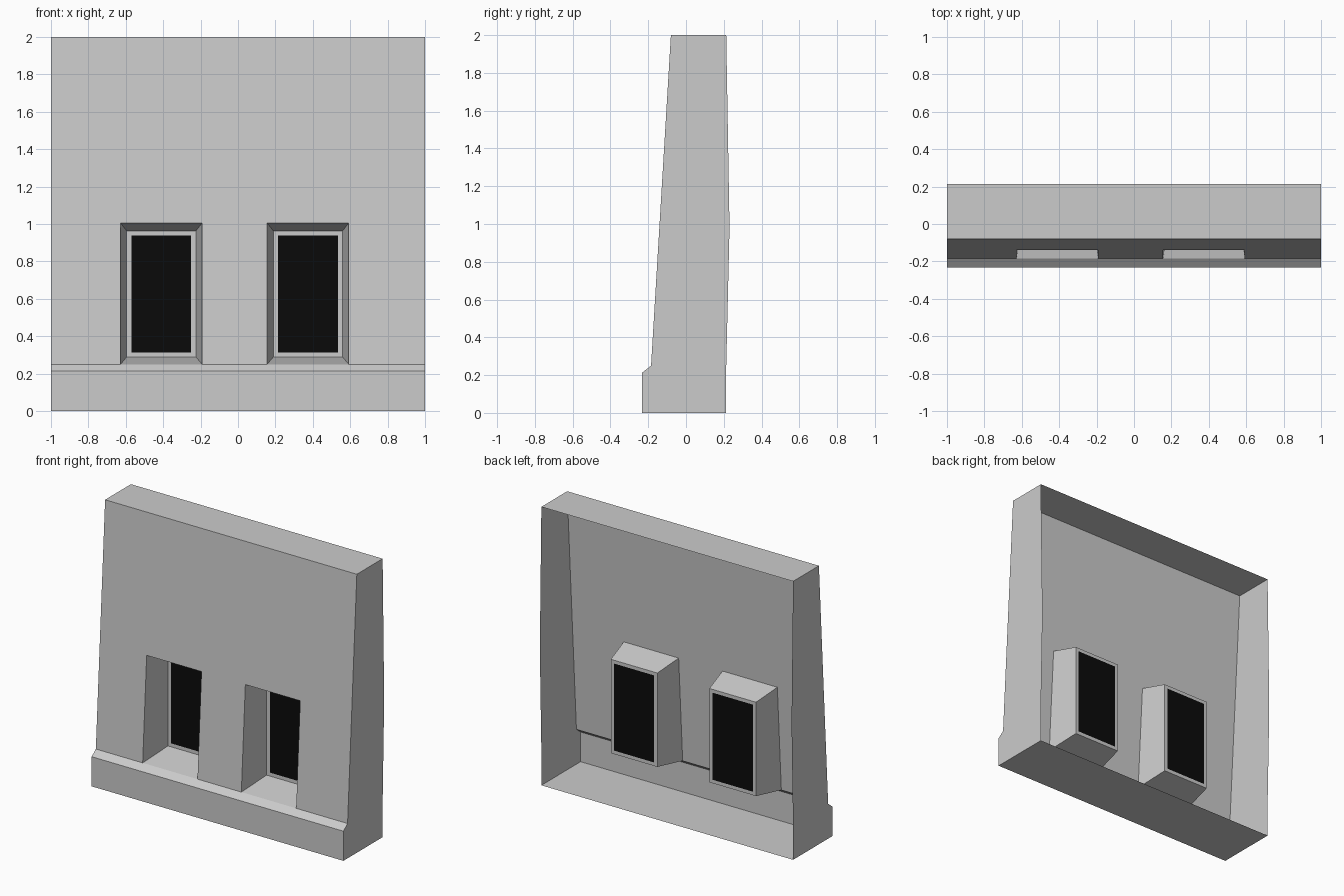
import bpy, bmesh

if "Cube" in bpy.data.objects:
    bpy.data.objects.remove(bpy.data.objects["Cube"])

FOOT = 0.25                      # top of the plinth / window opening sill
HEAD = 1.005                     # top of window openings
BACK = 0.213
WINDOWS = (-0.41, 0.374)         # window centres in x
HALF = 0.218                     # half width of opening


def wall_y(z):
    """Front face of the leaning wall."""
    return -0.185 + (z - FOOT) / (2 - FOOT) * 0.105


def make(name, faces, colour=None):
    bm = bmesh.new()
    for f in faces:
        bm.faces.new([bm.verts.new(p) for p in f])
    bmesh.ops.remove_doubles(bm, verts=bm.verts, dist=1e-5)
    mesh = bpy.data.meshes.new(name)
    bm.to_mesh(mesh)
    bm.free()
    obj = bpy.data.objects.new(name, mesh)
    bpy.context.collection.objects.link(obj)
    if colour:
        mat = bpy.data.materials.new(name)
        mat.diffuse_color = colour
        mat.use_nodes = True
        mat.node_tree.nodes["Principled BSDF"].inputs["Base Color"].default_value = mat.diffuse_color
        mesh.materials.append(mat)
    return obj


def rect(cx, half, z0, z1, y=None):
    """Rectangle corners; follows the leaning wall when y is None."""
    pts = [(cx - half, z0), (cx + half, z0), (cx + half, z1), (cx - half, z1)]
    return [(x, wall_y(z) if y is None else y, z) for x, z in pts]


def ring(a, b):
    return [(a[i], a[(i + 1) % 4], b[(i + 1) % 4], b[i]) for i in range(4)]


# Hollow wall shell: floor, plinth, leaning wall and top, open at the back
profile = [(BACK, 0), (-0.232, 0), (-0.232, 0.213), (wall_y(FOOT), FOOT),
           (wall_y(HEAD), HEAD), (wall_y(2), 2), (BACK, 2)]
xs = [-1] + [c + s * HALF for c in WINDOWS for s in (-1, 1)] + [1]
faces = []
for k, (a, b) in enumerate(zip(profile, profile[1:])):
    for i, (x0, x1) in enumerate(zip(xs, xs[1:])):
        if k == 3 and i in (1, 3):      # window openings
            continue
        faces.append([(x0, *a), (x1, *a), (x1, *b), (x0, *b)])
make("wall_shell", faces)

# End panels, with a slightly bowed back edge
side = profile + [(0.23, HEAD), (0.23, 0.963), (BACK, FOOT)]
make("end_panels", [[(-1, *p) for p in side], [(1, *p) for p in reversed(side)]])

# Windows: tapered reveal, flat frame and dark pane
DEPTH = 0.055
for n, cx in enumerate(WINDOWS, 1):
    opening = rect(cx, HALF, FOOT, HEAD)
    inner = rect(cx, 0.185, 0.289, 0.963, DEPTH)
    glass = rect(cx, 0.16, 0.314, 0.939, DEPTH)
    make(f"window_reveal_{n}", ring(opening, inner))
    make(f"window_frame_{n}", ring(inner, glass))
    make(f"window_pane_{n}", [glass], (0.003, 0.003, 0.003, 1))
